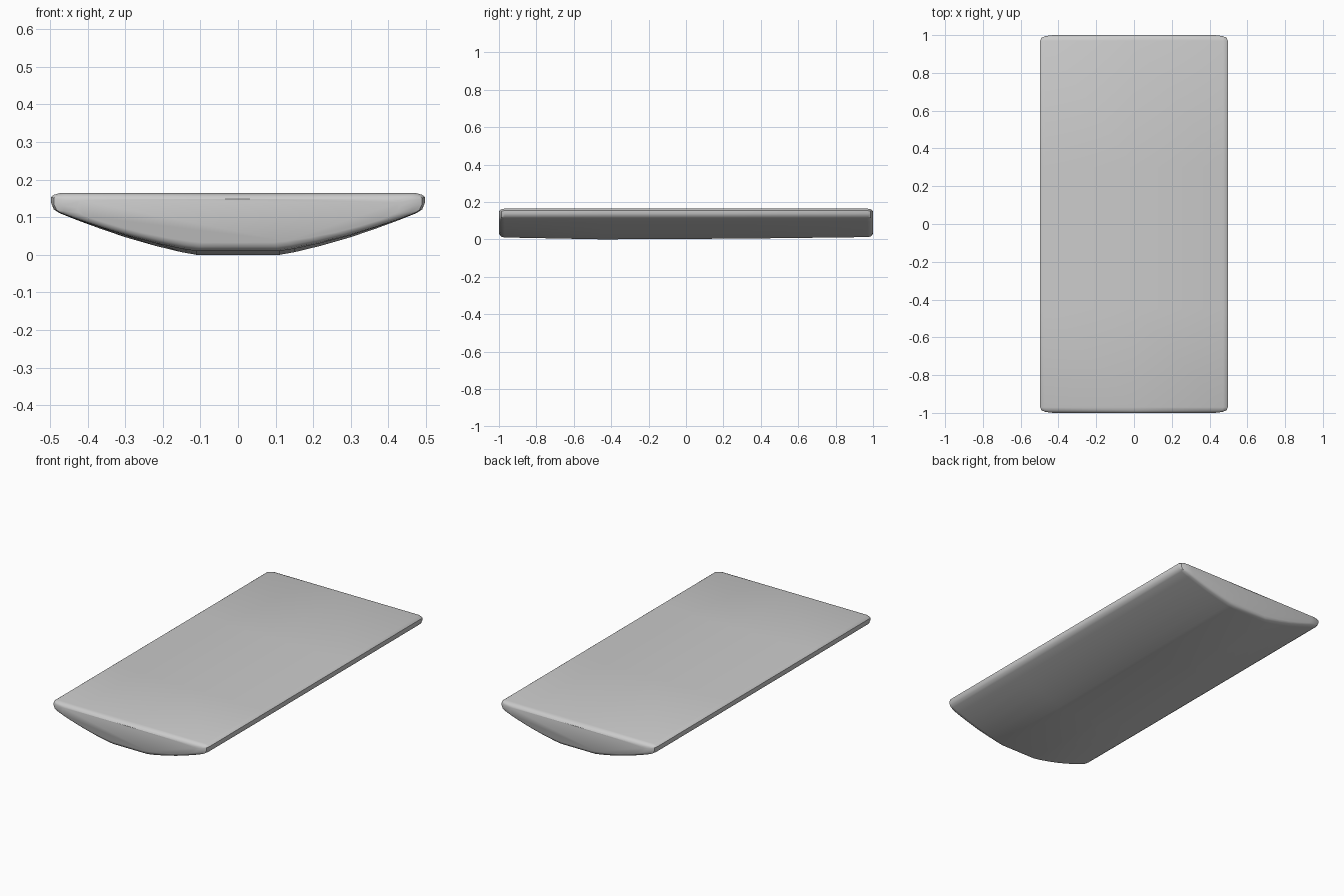
import bpy, bmesh

if "Cube" in bpy.data.objects:
    bpy.data.objects.remove(bpy.data.objects["Cube"])

# Right half of the cross-section (x, z), from bottom centre to top centre
half = [(0.0, 0.0), (0.11, 0.0), (0.15, 0.007), (0.22, 0.024), (0.30, 0.047),
        (0.37, 0.071), (0.43, 0.093), (0.475, 0.111), (0.49, 0.121),
        (0.497, 0.138), (0.497, 0.154), (0.489, 0.160), (0.472, 0.1645), (0.0, 0.1645)]
profile = half + [(-x, z) for x, z in reversed(half[1:-1])]

# Lengthwise stations: y, width scale, bottom lift, top drop
stations = [(-1.0, 0.86, 0.033, 0.016), (-0.995, 0.94, 0.022, 0.009),
            (-0.987, 0.985, 0.014, 0.004), (-0.97, 1.0, 0.010, 0.0),
            (-0.45, 1.0, 0.0, 0.0), (0.3, 1.0, 0.004, 0.0),
            (0.97, 1.0, 0.012, 0.0), (0.987, 0.985, 0.015, 0.004),
            (0.995, 0.94, 0.022, 0.009), (1.0, 0.86, 0.033, 0.016)]
TOP = 0.1645

# Rounded slab: loft the cross-section through the stations
bm = bmesh.new()
rings = []
for y, sx, lift, drop in stations:
    ring = []
    for x, z in profile:
        t = z / TOP
        ring.append(bm.verts.new((x * sx, y, z + lift * (1 - t) ** 2 - drop * t)))
    rings.append(ring)
n = len(profile)
for a, b in zip(rings, rings[1:]):
    for i in range(n):
        j = (i + 1) % n
        bm.faces.new((a[i], a[j], b[j], b[i]))
bm.faces.new(rings[0])
bm.faces.new(rings[-1])
bmesh.ops.recalc_face_normals(bm, faces=bm.faces)

mesh = bpy.data.meshes.new("curved_slab")
bm.to_mesh(mesh)
bm.free()
slab = bpy.data.objects.new("curved_slab", mesh)
bpy.context.collection.objects.link(slab)
bpy.context.view_layer.objects.active = slab
slab.select_set(True)
bpy.ops.object.shade_smooth_by_angle(angle=0.6)
